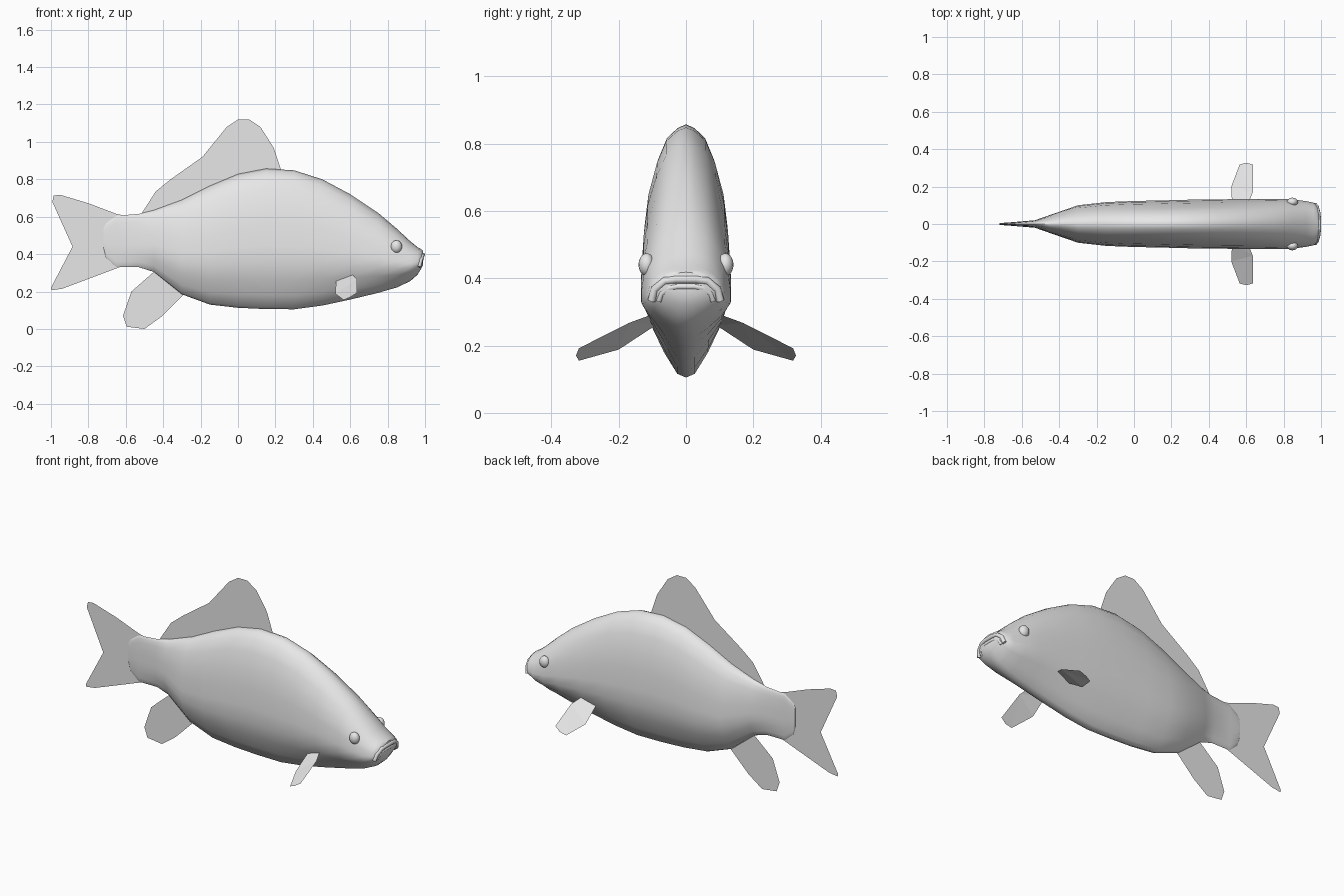
import bpy, bmesh, math
from mathutils import Vector

cube = bpy.data.objects.get("Cube")
if cube:
    bpy.data.objects.remove(cube, do_unlink=True)

grey = bpy.data.materials.new("plain_grey")
grey.use_nodes = True
grey.diffuse_color = (0.8, 0.8, 0.8, 1)
grey.node_tree.nodes["Principled BSDF"].inputs["Base Color"].default_value = (0.8, 0.8, 0.8, 1)


def add_object(name, bm, smooth=True):
    mesh = bpy.data.meshes.new(name)
    bm.to_mesh(mesh)
    bm.free()
    mesh.materials.append(grey)
    if smooth:
        mesh.shade_smooth()
        mesh.set_sharp_from_angle(angle=math.radians(50))
    obj = bpy.data.objects.new(name, mesh)
    bpy.context.collection.objects.link(obj)
    return obj


def loft(name, rings):
    """Skin closed rings of points and cap both ends."""
    bm = bmesh.new()
    loops = [[bm.verts.new(p) for p in ring] for ring in rings]
    n = len(loops[0])
    for a, b in zip(loops, loops[1:]):
        for i in range(n):
            j = (i + 1) % n
            bm.faces.new((a[i], a[j], b[j], b[i]))
    bm.faces.new(loops[0])
    bm.faces.new(loops[-1])
    bmesh.ops.recalc_face_normals(bm, faces=bm.faces)
    return add_object(name, bm)


def flat_fin(name, points):
    bm = bmesh.new()
    face = bm.faces.new([bm.verts.new(p) for p in points])
    bmesh.ops.triangulate(bm, faces=[face])
    return add_object(name, bm, smooth=False)


def tube(name, path, radius, sides=8):
    """Round bar following a path that runs across the snout."""
    pts = [Vector(p) for p in path]
    rings = []
    for i, p in enumerate(pts):
        along = (pts[min(i + 1, len(pts) - 1)] - pts[max(i - 1, 0)]).normalized()
        u = along.cross(Vector((1, 0, 0))).normalized()
        v = along.cross(u)
        rings.append([p + radius * (math.cos(a) * u + math.sin(a) * v)
                      for a in (2 * math.pi * k / sides for k in range(sides))])
    return loft(name, rings)


# Body: half cross-section as (share of width, share of height)
half = [(0, 1), (.2, .985), (.45, .945), (.66, .86), (.86, .73), (.95, .6),
        (1, .45), (1, .33), (.8, .21), (.5, .1), (.2, .015), (0, 0)]
section = half + [(-w, t) for w, t in half[-2:0:-1]]

# Stations along the body: x, belly, back, half width
stations = [
    (-.718, .43, .54, .004), (-.705, .38, .565, .006), (-.65, .33, .605, .01),
    (-.53, .33, .615, .02), (-.45, .305, .635, .048), (-.3, .185, .69, .1),
    (-.15, .13, .765, .117), (0, .113, .828, .123), (.15, .106, .857, .126),
    (.3, .105, .848, .13), (.45, .125, .80, .132), (.6, .157, .72, .133),
    (.75, .193, .62, .134), (.85, .222, .535, .132), (.92, .255, .47, .122),
    (.96, .29, .437, .114), (.978, .32, .427, .098), (.99, .345, .418, .066)]
loft("body", [[(x, w * width, low + t * (high - low)) for w, t in section]
              for x, low, high, width in stations])

# Upper and lower lips, arched around the mouth
for name, arch, radius in (
        ("upper_lip", [(.967, .102, .333), (.976, .092, .368), (.984, .062, .392),
                       (.988, .03, .396)], .012),
        ("lower_lip", [(.968, .08, .333), (.978, .072, .355), (.983, .05, .371),
                       (.985, .025, .375)], .009)):
    mirrored = [(x, -y, z) for x, y, z in reversed(arch)]
    tube(name, arch + mirrored, radius)

# Fins on the centre line, given as side outlines
outlines = {
    "dorsal_fin": [(.23, .85), (.19, .97), (.12, 1.08), (.06, 1.12), (0, 1.12),
                   (-.06, 1.08), (-.19, .92), (-.27, .835), (-.36, .8),
                   (-.44, .735), (-.52, .61), (-.4, .6), (-.1, .74), (.15, .8)],
    "tail_fin": [(-.58, .6), (-.65, .615), (-.8, .672), (-.95, .717),
                 (-.985, .713), (-.993, .68), (-.885, .44), (-1, .22),
                 (-.995, .207), (-.94, .215), (-.62, .335), (-.58, .4)],
    "anal_fin": [(-.4, .33), (-.45, .305), (-.57, .2), (-.615, .07), (-.595, .012),
                 (-.5, 0), (-.41, .065), (-.29, .185), (-.27, .25)]}
for name, outline in outlines.items():
    flat_fin(name, [(x, 0, z) for x, z in outline])

# Paired fins and eyes
pectoral = [(.6, .08, .3), (.635, .17, .267), (.635, .318, .192), (.6, .327, .17),
            (.565, .318, .155), (.52, .2, .188), (.525, .09, .26)]
for side, s in (("left", 1), ("right", -1)):
    flat_fin(side + "_pectoral_fin", [(x, s * y, z) for x, y, z in pectoral])
    bm = bmesh.new()
    bmesh.ops.create_uvsphere(bm, u_segments=16, v_segments=10, radius=1)
    bmesh.ops.scale(bm, vec=(.03, .024, .034), verts=bm.verts)
    bmesh.ops.translate(bm, vec=(.847, s * .117, .44), verts=bm.verts)
    add_object(side + "_eye", bm)
